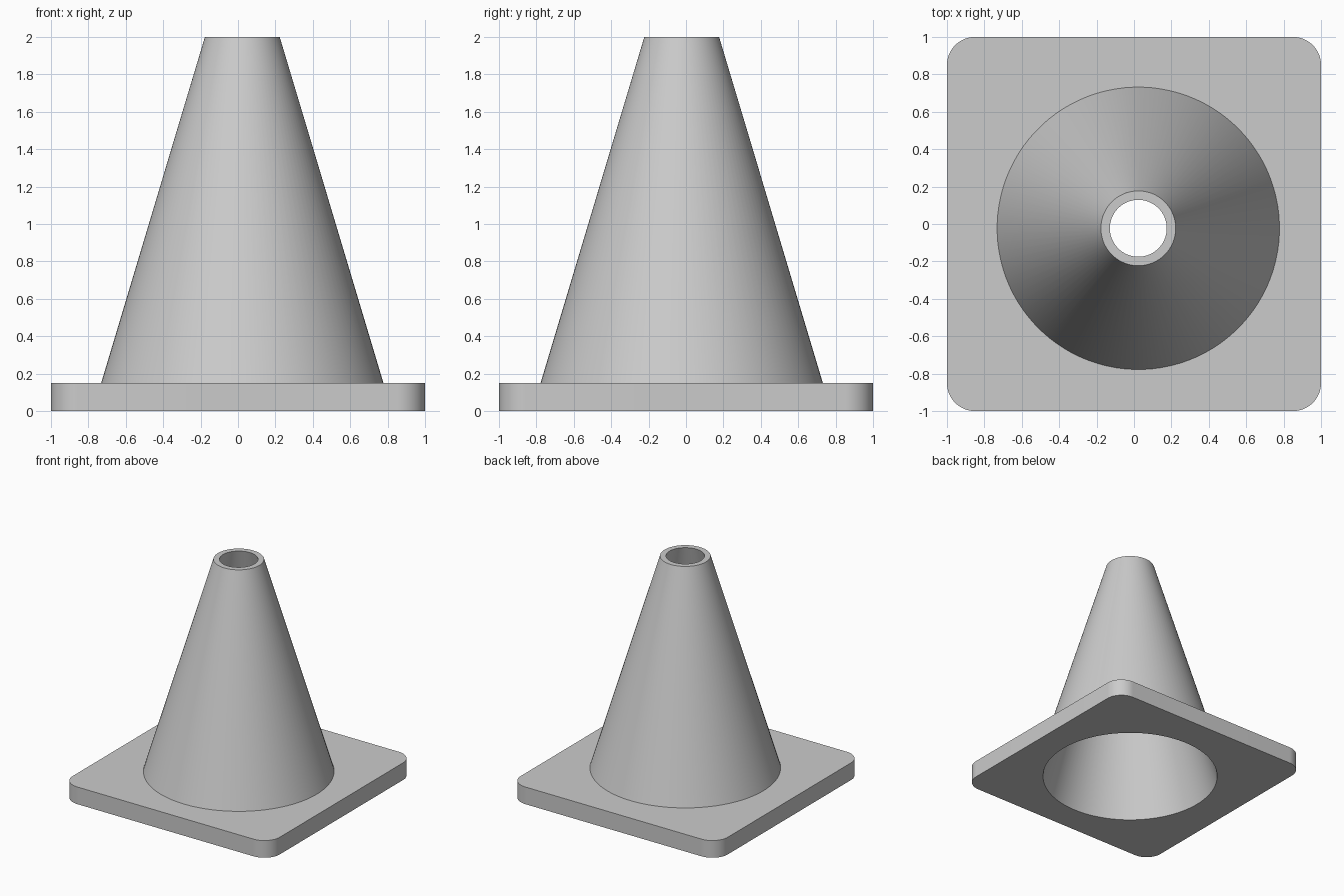
import bpy
import bmesh
from math import sin, cos, tau, radians

old = bpy.data.objects.get("Cube")
if old:
    bpy.data.objects.remove(old, do_unlink=True)

STEPS = 24            # points per plate corner
COUNT = 4 * STEPS     # points in every loop
AXIS_X, AXIS_Y = 0.023, -0.023

grey = bpy.data.materials.new("plain_grey")
grey.use_nodes = True
colour = (0.6, 0.6, 0.6, 1)
grey.diffuse_color = colour
grey.node_tree.nodes["Principled BSDF"].inputs["Base Color"].default_value = colour


def rounded_square(half, radius):
    """Outline of the plate, one quarter arc per corner."""
    points = []
    for q in range(4):
        mid = tau * (q + 0.5) / 4
        cx = (half - radius) * (1 if cos(mid) > 0 else -1)
        cy = (half - radius) * (1 if sin(mid) > 0 else -1)
        for k in range(STEPS):
            a = tau / 4 * (q + k / (STEPS - 1))
            points.append((cx + radius * cos(a), cy + radius * sin(a)))
    return points


def circle(radius):
    """Ring around the slightly offset cone axis."""
    return [(AXIS_X + radius * cos(tau * (i + 0.5) / COUNT),
             AXIS_Y + radius * sin(tau * (i + 0.5) / COUNT)) for i in range(COUNT)]


# Loops in order: plate rim, cone outside, top lip, cone inside
plate = rounded_square(1.0, 0.15)
sections = [
    (plate, 0.0),
    (plate, 0.15),
    (circle(0.755), 0.15),
    (circle(0.2), 2.0),
    (circle(0.152), 2.0),
    (circle(0.724), 0.0),
]

# Skin the loops into one closed hollow body
bm = bmesh.new()
loops = [[bm.verts.new((x, y, z)) for x, y in pts] for pts, z in sections]
for n, lower in enumerate(loops):
    upper = loops[(n + 1) % len(loops)]
    for i in range(COUNT):
        j = (i + 1) % COUNT
        bm.faces.new((lower[i], lower[j], upper[j], upper[i]))
bmesh.ops.recalc_face_normals(bm, faces=bm.faces)

mesh = bpy.data.meshes.new("hollow_cone_with_base")
bm.to_mesh(mesh)
bm.free()
mesh.materials.append(grey)
cone = bpy.data.objects.new("hollow_cone_with_base", mesh)
bpy.context.collection.objects.link(cone)

# Smooth curved walls, sharp rims
bpy.ops.object.select_all(action='DESELECT')
cone.select_set(True)
bpy.context.view_layer.objects.active = cone
bpy.ops.object.shade_smooth_by_angle(angle=radians(30))
